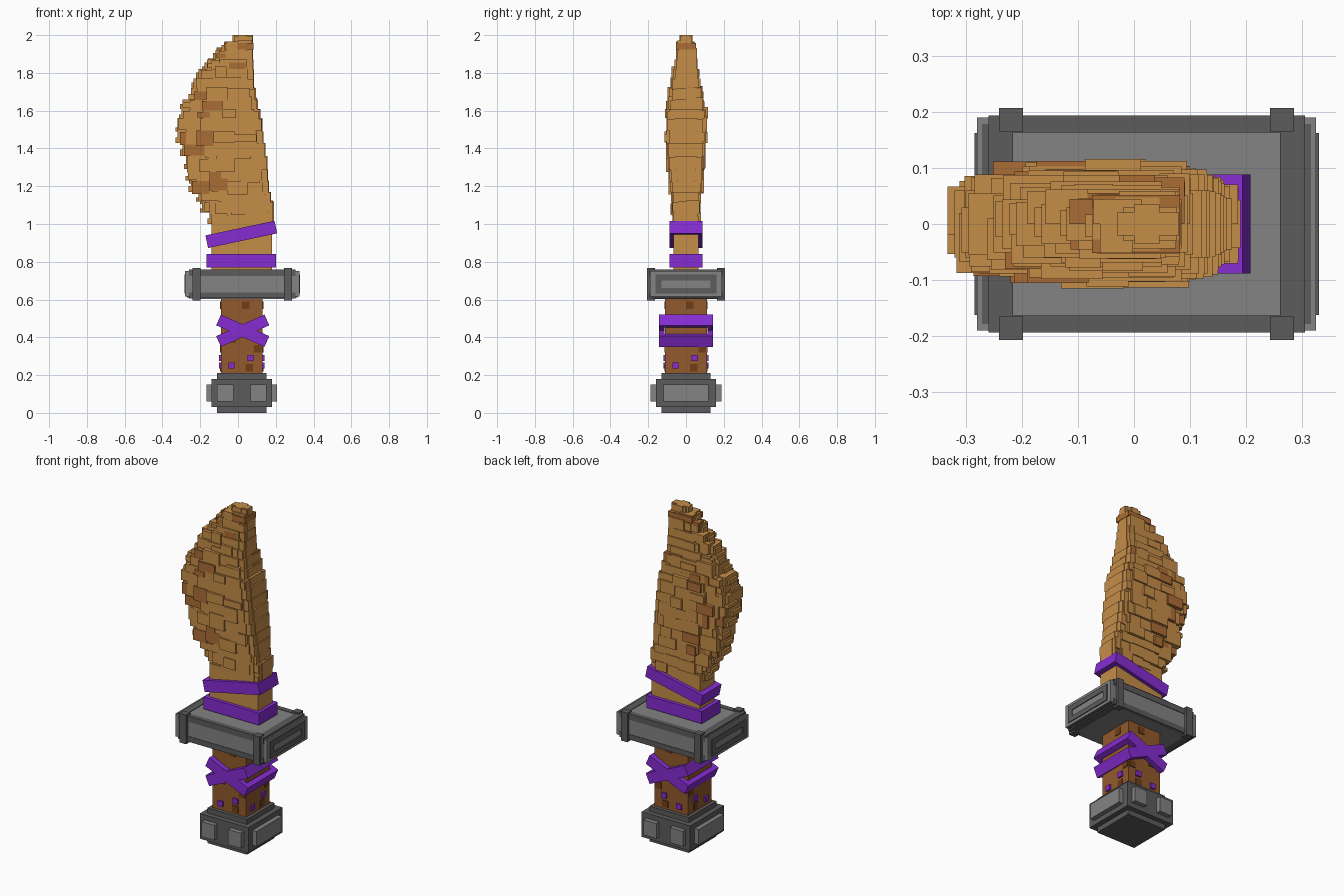
import bpy, bmesh, math, random
from mathutils import Matrix, Vector

if "Cube" in bpy.data.objects:
    bpy.data.objects.remove(bpy.data.objects["Cube"])

random.seed(7)


def material(name, rgb):
    m = bpy.data.materials.new(name)
    m.diffuse_color = (*[(c / 255) ** 2.2 for c in rgb], 1)
    m.use_nodes = True
    m.node_tree.nodes["Principled BSDF"].inputs["Base Color"].default_value = m.diffuse_color
    return m


GREY = material("grey", (130, 130, 130))
DARK = material("dark_grey", (92, 92, 92))
WOOD = material("grip_brown", (145, 90, 48))
WOOD_DARK = material("grip_dark", (110, 65, 32))
BLADE = material("blade_tan", (196, 140, 74))
BLADE_DARK = material("blade_brown", (170, 108, 56))
PURPLE = material("purple", (132, 48, 208))


def boxes(name, mat, items, tilt=0, pivot=(0, 0, 0)):
    """One object from boxes given as (x0, x1, y0, y1, z0, z1), tilted right-side up."""
    bm = bmesh.new()
    p = Vector(pivot)
    turn = Matrix.Translation(p) @ Matrix.Rotation(-math.radians(tilt), 4, 'Y') @ Matrix.Translation(-p)
    for x0, x1, y0, y1, z0, z1 in items:
        m = Matrix.Translation(((x0 + x1) / 2, (y0 + y1) / 2, (z0 + z1) / 2))
        m = turn @ m @ Matrix.Diagonal((x1 - x0, y1 - y0, z1 - z0, 1))
        bmesh.ops.create_cube(bm, size=1, matrix=m)
    mesh = bpy.data.meshes.new(name)
    bm.to_mesh(mesh)
    bm.free()
    ob = bpy.data.objects.new(name, mesh)
    bpy.context.collection.objects.link(ob)
    mesh.materials.append(mat)
    return ob


def cbox(cx, hx, hy, z0, z1):
    return (cx - hx, cx + hx, -hy, hy, z0, z1)


def ring(name, cx, cz, hx, hy, h, tilt=0, t=0.03):
    """Square strap made of four bars."""
    a, b = cz - h / 2, cz + h / 2
    boxes(name, PURPLE, [
        (cx - hx, cx + hx, -hy, -hy + t, a, b), (cx - hx, cx + hx, hy - t, hy, a, b),
        (cx - hx, cx - hx + t, -hy, hy, a, b), (cx + hx - t, cx + hx, -hy, hy, a, b)],
        tilt, (cx, 0, cz))


# pommel
C = 0.02
boxes("pommel", DARK, [cbox(C, 0.13, 0.13, 0, 0.21), cbox(C, 0.16, 0.16, 0.03, 0.18)])
plates = [(C + 0.15, C + 0.187, -0.12, 0.12, 0.06, 0.15), (C - 0.187, C - 0.15, -0.12, 0.12, 0.06, 0.15)]
for s in (-1, 1):
    y0, y1 = sorted((s * 0.15, s * 0.187))
    plates += [(C - 0.13, C - 0.045, y0, y1, 0.06, 0.15), (C + 0.045, C + 0.13, y0, y1, 0.06, 0.15)]
boxes("pommel_plates", GREY, plates)

# grip with chips on its four faces
boxes("grip", WOOD, [cbox(C, 0.11, 0.11, 0.2, 0.61)])


def chips(name, mat, spots, r, out):
    items = []
    for u, z in spots:
        for s in (-1, 1):
            v = s * 0.11
            items.append((C + u - r, C + u + r, v - out, v + out, z - r, z + r))
            items.append((C + v - out, C + v + out, u - r, u + r, z - r, z + r))
    boxes(name, mat, items)


chips("grip_chips", WOOD_DARK, [(0.02, 0.57), (0.085, 0.34), (-0.05, 0.39), (0.04, 0.24)], 0.02, 0.004)
chips("purple_chips", PURPLE, [(-0.055, 0.25), (0.045, 0.29)], 0.016, 0.01)

# crossed grip straps
for tilt, side in ((24, "up"), (-24, "down")):
    ring("grip_strap_" + side, 0.025, 0.435, 0.14, 0.143, 0.062, tilt)

# guard: grey core inside a dark stepped frame
G = 0.0225
boxes("guard_core", GREY, [cbox(G, 0.302, 0.19, 0.615, 0.75), cbox(G, 0.24, 0.185, 0.602, 0.757)])
frame = []
for s in (-1, 1):
    # long rails on front and back, above and below the panel
    y0, y1 = sorted((s * 0.163, s * 0.193))
    frame += [(G - 0.282, G + 0.282, y0, y1, 0.607, 0.638), (G - 0.282, G + 0.282, y0, y1, 0.725, 0.76)]
    # stepped ends
    for x, hy, a, b in ((0.282, 0.19, 0.605, 0.76), (0.293, 0.178, 0.612, 0.752)):
        x0, x1 = sorted((G + s * 0.238, G + s * x))
        frame.append((x0, x1, -hy, hy, a, b))
    # end rims around a small panel
    x0, x1 = sorted((G + s * 0.27, G + s * 0.307))
    frame += [(x0, x1, -0.162, 0.162, 0.632, 0.662), (x0, x1, -0.162, 0.162, 0.7, 0.732),
              (x0, x1, -0.162, -0.13, 0.632, 0.732), (x0, x1, 0.13, 0.162, 0.632, 0.732)]
    # corner clasps
    x0, x1 = sorted((G + s * 0.22, G + s * 0.263))
    for t in (-1, 1):
        y0, y1 = sorted((t * 0.165, t * 0.207))
        frame.append((x0, x1, y0, y1, 0.595, 0.768))
boxes("guard_frame", DARK, frame)

# blade collar and straps
boxes("blade_collar", BLADE, [cbox(C, 0.16, 0.067, 0.75, 1.04)])
ring("lower_blade_strap", 0.0175, 0.805, 0.183, 0.088, 0.072)
ring("upper_blade_strap", 0.0175, 0.945, 0.187, 0.088, 0.068, 12)

# blade rows: base height, left edge, right edge, half depth
ROWS = [(1.0, -0.15, 0.19, 0.075), (1.06, -0.19, 0.19, 0.078), (1.12, -0.21, 0.175, 0.083),
        (1.17, -0.25, 0.165, 0.088), (1.23, -0.265, 0.16, 0.093), (1.29, -0.275, 0.155, 0.1),
        (1.36, -0.295, 0.145, 0.105), (1.43, -0.32, 0.135, 0.108), (1.49, -0.32, 0.13, 0.108),
        (1.56, -0.30, 0.12, 0.108), (1.61, -0.295, 0.105, 0.1), (1.66, -0.25, 0.095, 0.092),
        (1.72, -0.235, 0.085, 0.08), (1.77, -0.21, 0.085, 0.072), (1.82, -0.165, 0.083, 0.065),
        (1.87, -0.12, 0.08, 0.055), (1.92, -0.075, 0.08, 0.05), (1.96, -0.03, 0.08, 0.037)]
core, tan, brown = [], [], []
# dark patches: x and z centres
PATCHES = [(-0.1, 1.23), (-0.2, 1.19), (-0.14, 1.62), (-0.24, 1.7), (-0.22, 1.43), (0.05, 1.7), (-0.03, 1.88)]
for i, (z, l, r, d) in enumerate(ROWS):
    top = ROWS[i + 1][0] if i + 1 < len(ROWS) else 2.0
    w = r - l
    core += [(l, r, -0.55 * d, 0.55 * d, z, top),
             (l + 0.1 * w, r - 0.004, -0.82 * d, 0.82 * d, z - 0.01, top - 0.004),
             (l + 0.27 * w, r - 0.035, -0.95 * d, 0.95 * d, z, top)]
    if w < 0.15:
        continue
    # uneven bark tiles on both faces
    for s in (-1, 1):
        x = l + random.uniform(0.0, 0.02)
        while x < r - 0.05:
            x1 = min(x + random.uniform(0.055, 0.12), r - 0.005)
            f = ((x + x1) / 2 - l) / w
            reach = d * min(1.0, 0.68 + 1.1 * f) + random.uniform(-0.012, 0.008)
            if f > 0.85:
                reach = min(reach, 0.9 * d)
            y0, y1 = sorted((0.0, s * reach))
            tile = (x, x1, y0, y1, z - random.uniform(-0.01, 0.02), top + random.uniform(-0.02, 0.015))
            near = any(abs((x + x1) / 2 - px) < 0.05 and abs((z + top) / 2 - pz) < 0.04 for px, pz in PATCHES)
            (brown if near else tan).append(tile)
            x = x1
    # knobs along the curved cutting edge
    h = random.uniform(0.02, 0.035)
    y = random.uniform(-0.3, 0.3) * d
    tan.append((l - 0.012, l + 0.08, y - 0.4 * d, y + 0.4 * d, z, z + h))
brown.append((-0.075, 0.082, -0.052, 0.052, 1.925, 1.958))
boxes("blade_core", BLADE, core)
boxes("blade_tiles", BLADE, tan)
boxes("blade_dark_tiles", BLADE_DARK, brown)
